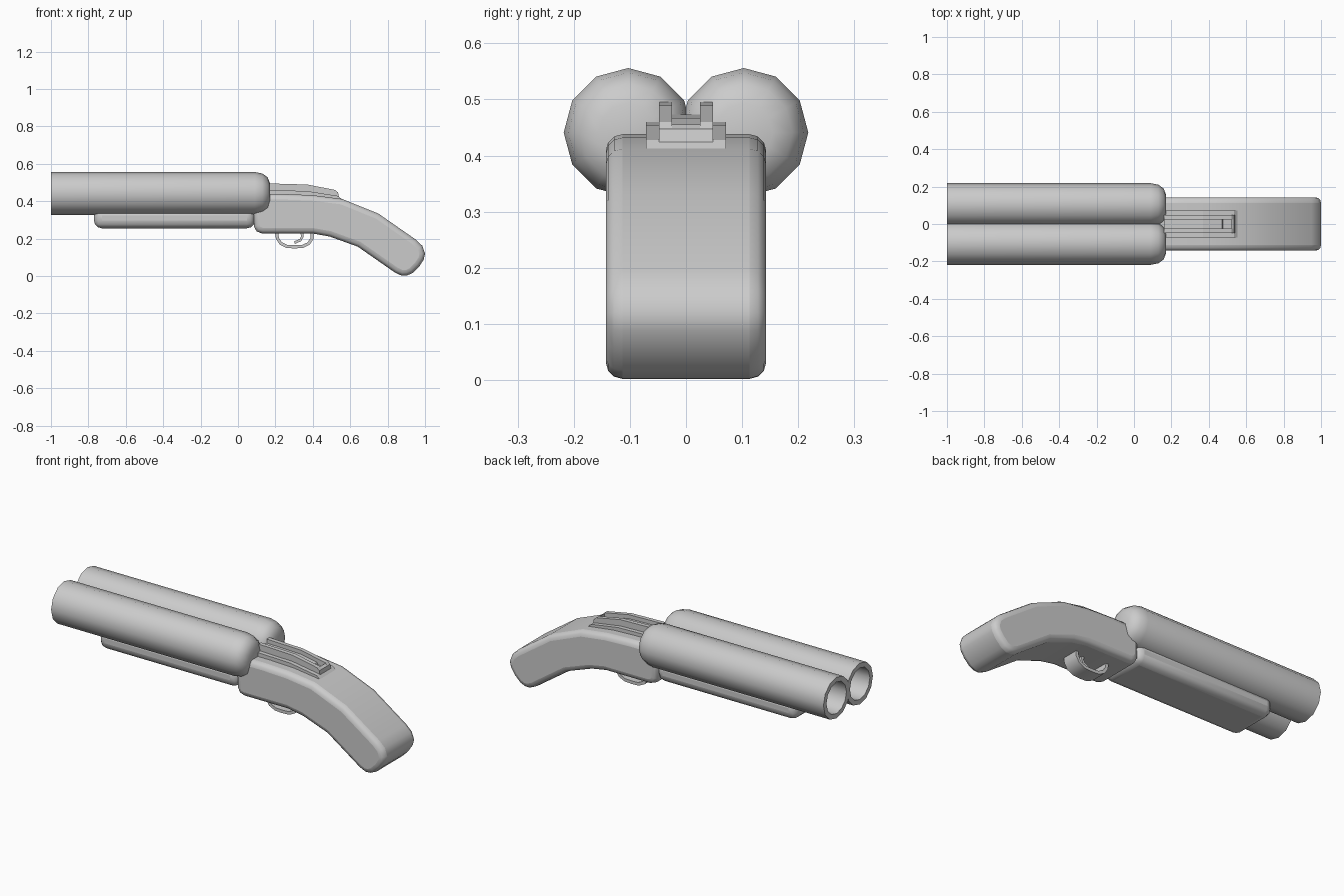
import bpy, bmesh, math
from mathutils import Vector

if "Cube" in bpy.data.objects:
    bpy.data.objects.remove(bpy.data.objects["Cube"])


def finish(name, bm, bevel=0.0, segments=3, limit=40, smooth=35):
    bmesh.ops.remove_doubles(bm, verts=bm.verts, dist=1e-5)
    bmesh.ops.recalc_face_normals(bm, faces=bm.faces)
    me = bpy.data.meshes.new(name)
    bm.to_mesh(me)
    bm.free()
    ob = bpy.data.objects.new(name, me)
    bpy.context.collection.objects.link(ob)
    if bevel:
        m = ob.modifiers.new("round", 'BEVEL')
        m.width = bevel
        m.segments = segments
        m.limit_method = 'ANGLE'
        m.angle_limit = math.radians(limit)
    bpy.ops.object.select_all(action='DESELECT')
    ob.select_set(True)
    bpy.context.view_layer.objects.active = ob
    if smooth:
        bpy.ops.object.shade_smooth_by_angle(angle=math.radians(smooth))
    return ob


def prism(name, profile, y0, y1, **kw):
    """Extrude an x-z outline from y0 to y1."""
    bm = bmesh.new()
    f = bm.faces.new([bm.verts.new((x, y0, z)) for x, z in profile])
    r = bmesh.ops.extrude_face_region(bm, geom=[f])
    vs = [v for v in r["geom"] if isinstance(v, bmesh.types.BMVert)]
    bmesh.ops.translate(bm, vec=(0, y1 - y0, 0), verts=vs)
    return finish(name, bm, **kw)


def lathe(name, profile, y, z, sides):
    """Spin an (x, radius) outline around a line parallel to x."""
    bm = bmesh.new()
    vs = [bm.verts.new((x, y, z + r)) for x, r in profile]
    es = [bm.edges.new(p) for p in zip(vs, vs[1:])]
    bmesh.ops.spin(bm, geom=vs + es, cent=(0, y, z), axis=(1, 0, 0),
                   angle=math.tau, steps=sides)
    return finish(name, bm, smooth=40)


def strip(path, t):
    """Closed outline of a band of thickness t along an x-z path."""
    pts = [Vector(p) for p in path]
    a, b = [], []
    for i, p in enumerate(pts):
        d = (pts[min(i + 1, len(pts) - 1)] - pts[max(i - 1, 0)]).normalized()
        n = Vector((-d.y, d.x)) * t / 2
        a.append(p + n)
        b.append(p - n)
    return [tuple(p) for p in a + b[::-1]]


# twin barrels with open bores and rounded breech ends
barrel = [(-0.3, 0), (-0.3, 0.088), (-1, 0.088), (-1, 0.115), (0.09, 0.115),
          (0.13, 0.107), (0.158, 0.087), (0.172, 0.052), (0.172, 0)]
for side, y in (("left", -0.103), ("right", 0.103)):
    lathe("barrel_" + side, barrel, y, 0.441, 12)

# fore-end under the barrels
prism("fore_end", [(-0.77, 0.255), (0.09, 0.255), (0.09, 0.365), (-0.77, 0.365)],
      -0.138, 0.138, bevel=0.042)

# curved receiver and grip
stock = [(0.083, 0.42), (0.1, 0.438), (0.25, 0.438), (0.4, 0.432), (0.556, 0.412),
         (0.75, 0.334), (0.95, 0.195), (0.985, 0.162), (1.0, 0.12), (0.993, 0.088),
         (0.97, 0.052), (0.935, 0.017), (0.905, 0.003), (0.875, 0.002), (0.84, 0.018),
         (0.64, 0.157), (0.49, 0.211), (0.4, 0.227), (0.13, 0.227), (0.1, 0.238),
         (0.085, 0.265)]
prism("stock", stock, -0.143, 0.143, bevel=0.05, limit=60)

# top plate with two rails, a middle rib and a cross bar
prism("top_plate", [(0.16, 0.4), (0.16, 0.46), (0.37, 0.454), (0.535, 0.428),
                    (0.562, 0.405), (0.4, 0.4)], -0.071, 0.071, smooth=0)
rail = [(0.16, 0.44), (0.16, 0.495), (0.37, 0.489), (0.52, 0.46),
        (0.535, 0.445), (0.54, 0.42), (0.37, 0.44)]
for side, s in (("left", -1), ("right", 1)):
    prism("rail_" + side, rail, s * 0.025, s * 0.048, smooth=0)
prism("middle_rib", [(0.16, 0.44), (0.16, 0.473), (0.37, 0.467), (0.47, 0.448),
                     (0.48, 0.425), (0.37, 0.44)], -0.026, 0.026, smooth=0)
prism("cross_bar", [(0.52, 0.42), (0.52, 0.455), (0.535, 0.447), (0.54, 0.42)],
      -0.048, 0.048, smooth=0)

# trigger guard and trigger
guard = [(0.205, 0.24), (0.211, 0.2), (0.23, 0.173), (0.262, 0.158), (0.3, 0.156),
         (0.345, 0.158), (0.377, 0.173), (0.395, 0.2), (0.398, 0.24)]
prism("trigger_guard", strip(guard, 0.017), -0.045, 0.045)
prism("trigger", strip([(0.34, 0.24), (0.344, 0.212), (0.334, 0.192), (0.302, 0.178)],
                       0.014), -0.022, 0.022)
